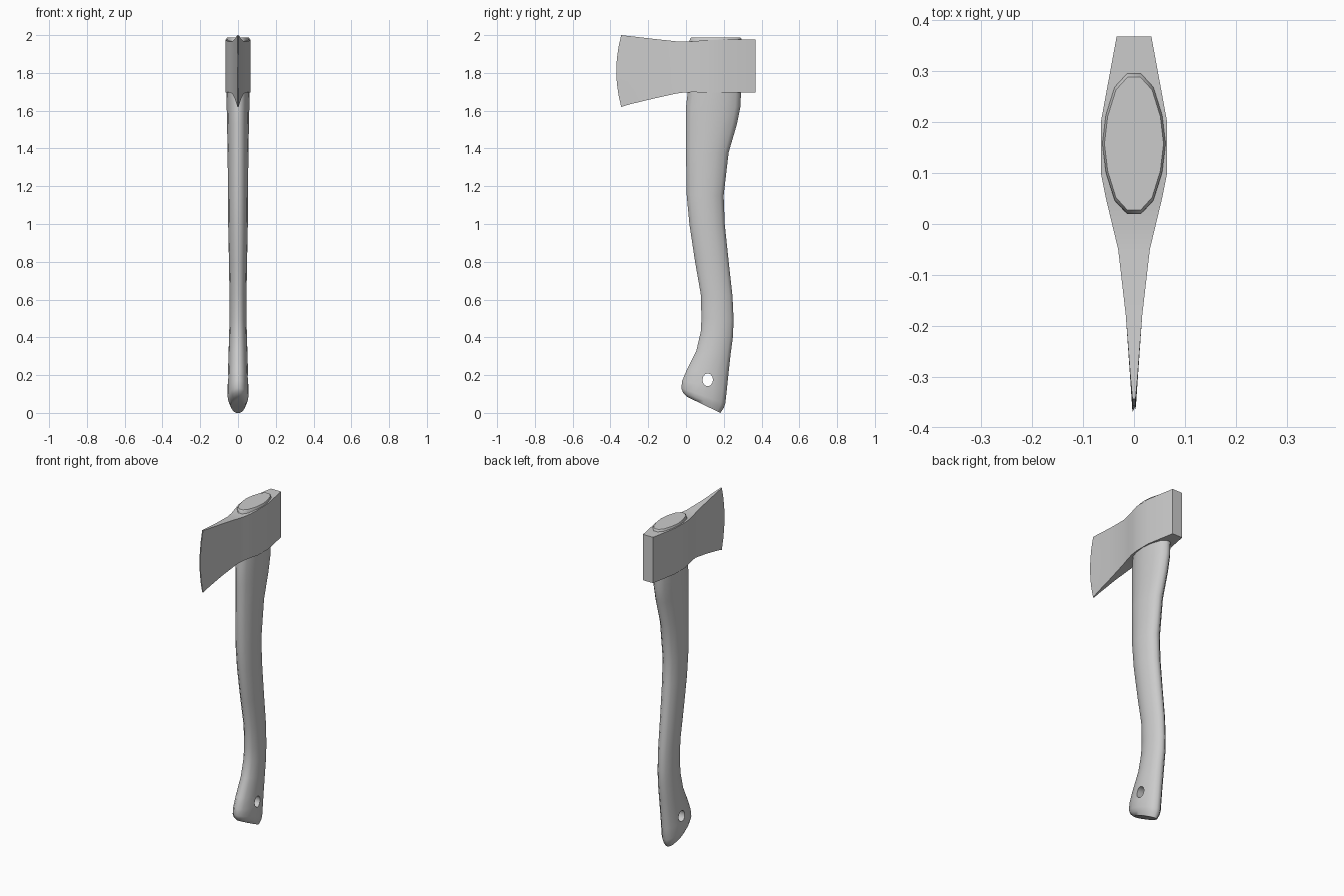
import bpy, bmesh, math

if "Cube" in bpy.data.objects:
    bpy.data.objects.remove(bpy.data.objects["Cube"])


def loft(name, rings, angle):
    """Skin closed rings of equal length, capping both ends."""
    bm = bmesh.new()
    loops = [[bm.verts.new(p) for p in ring] for ring in rings]
    n = len(loops[0])
    for a, b in zip(loops, loops[1:]):
        for i in range(n):
            j = (i + 1) % n
            bm.faces.new((a[i], a[j], b[j], b[i]))
    bm.faces.new(loops[0])
    bm.faces.new(loops[-1])
    bmesh.ops.recalc_face_normals(bm, faces=bm.faces)
    mesh = bpy.data.meshes.new(name)
    bm.to_mesh(mesh)
    bm.free()
    ob = bpy.data.objects.new(name, mesh)
    bpy.context.collection.objects.link(ob)
    smooth(ob, angle)
    return ob


def smooth(ob, angle):
    bpy.ops.object.select_all(action='DESELECT')
    ob.select_set(True)
    bpy.context.view_layer.objects.active = ob
    bpy.ops.object.shade_smooth_by_angle(angle=math.radians(angle))


# Axe head: stations (y, half width, bottom z, top z, bow of the cutting edge)
stations = [(0.368, 0.034, 1.695, 1.976, 0), (0.20, 0.065, 1.695, 1.976, 0),
            (0.10, 0.065, 1.695, 1.974, 0), (0.05, 0.055, 1.698, 1.968, 0),
            (0.0, 0.043, 1.697, 1.965, 0), (-0.05, 0.031, 1.691, 1.967, 0),
            (-0.18, 0.016, 1.662, 1.981, 0), (-0.30, 0.007, 1.633, 1.995, 0.01),
            (-0.343, 0.003, 1.62, 2.0, 0.026)]
ROWS = 6
head_rings = []
for y, w, z0, z1, bow in stations:
    side = []
    for k in range(ROWS + 1):
        t = k / ROWS
        side.append((y - bow * (1 - (2 * t - 1) ** 2), z0 + (z1 - z0) * t))
    head_rings.append([(w, a, z) for a, z in side] + [(-w, a, z) for a, z in reversed(side)])
loft("axe_head", head_rings, 30)

# Handle: rings given by front point (y, z), back point (y, z), half width
spine = [(0.027, 1.988, 0.288, 1.988, 0.058), (0.020, 1.978, 0.295, 1.978, 0.062),
         (0.012, 1.72, 0.292, 1.72, 0.062), (0.0, 1.62, 0.288, 1.62, 0.060),
         (0.0, 1.53, 0.270, 1.53, 0.058), (0.0, 1.38, 0.226, 1.38, 0.055),
         (0.004, 1.15, 0.199, 1.15, 0.053), (0.018, 1.0, 0.205, 1.0, 0.052),
         (0.048, 0.80, 0.226, 0.80, 0.048), (0.078, 0.63, 0.246, 0.62, 0.045),
         (0.082, 0.50, 0.252, 0.49, 0.045), (0.078, 0.43, 0.248, 0.40, 0.047),
         (0.055, 0.33, 0.236, 0.31, 0.050), (0.005, 0.23, 0.223, 0.19, 0.053),
         (-0.020, 0.17, 0.216, 0.12, 0.055), (-0.025, 0.13, 0.208, 0.05, 0.056),
         (-0.016, 0.108, 0.200, 0.027, 0.052), (0.006, 0.085, 0.182, 0.0, 0.040)]
half = [(0.22, 1.0), (0.61, 0.81), (0.89, 0.41), (1.0, 0.0),
        (0.89, -0.41), (0.61, -0.81), (0.22, -1.0)]
section = half + [(-x, t) for x, t in reversed(half)]
handle_rings = [[(x * w, (yf + yb) / 2 + t * (yb - yf) / 2, (zf + zb) / 2 + t * (zb - zf) / 2)
                 for x, t in section] for yf, zf, yb, zb, w in spine]
handle = loft("handle", handle_rings, 50)

# Hanging hole through the handle end
hole = [[(x, 0.115 + 0.028 * math.cos(a * math.tau / 12), 0.175 + 0.034 * math.sin(a * math.tau / 12))
         for a in range(12)] for x in (-0.2, 0.2)]
cutter = loft("hole_cutter", hole, 40)
cutter.hide_render = True
mod = handle.modifiers.new("hole", 'BOOLEAN')
mod.operation = 'DIFFERENCE'
mod.solver = 'EXACT'
mod.object = cutter
bpy.context.view_layer.objects.active = handle
bpy.ops.object.modifier_apply(modifier=mod.name)
bpy.data.objects.remove(cutter)
smooth(handle, 50)
